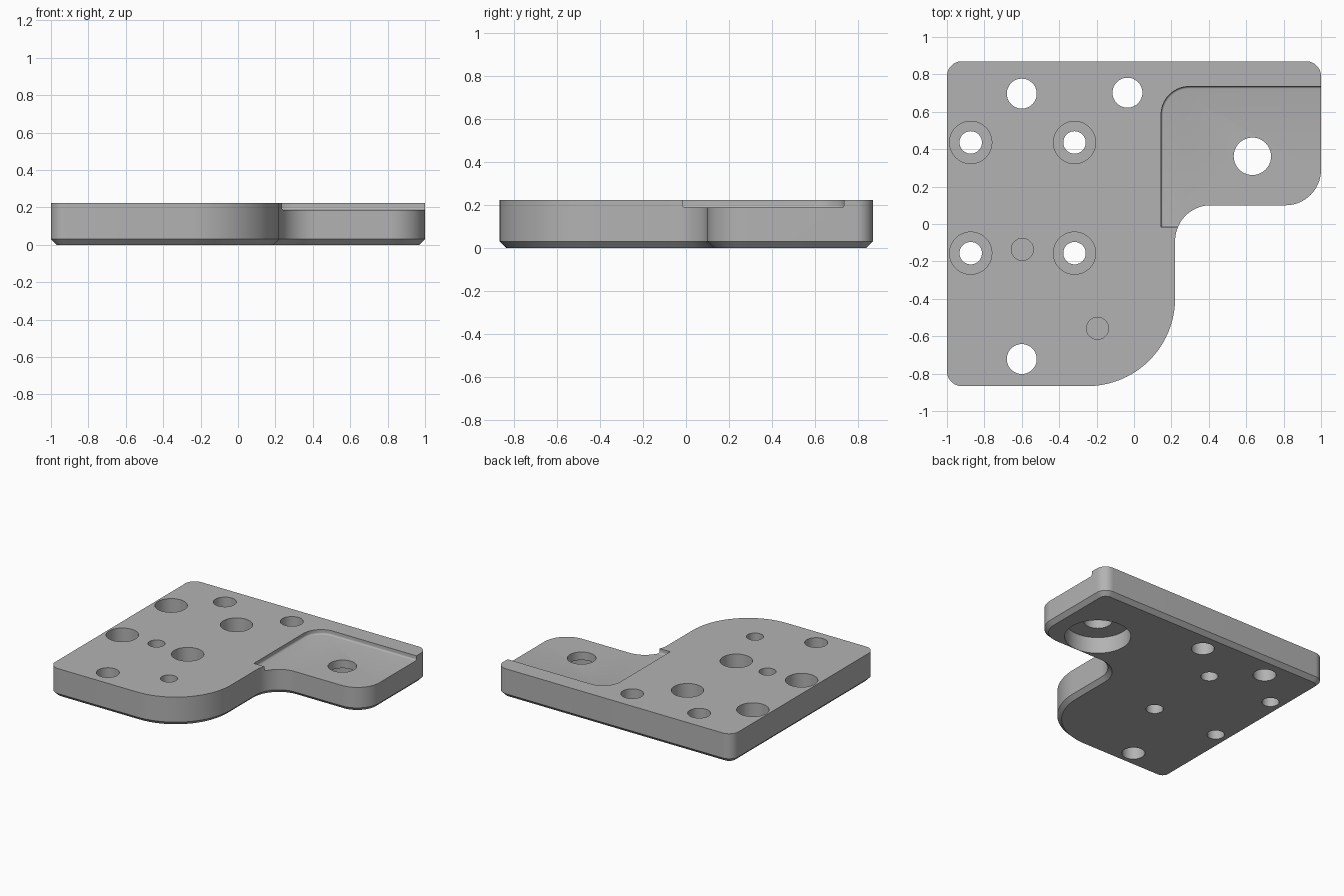
import bpy, bmesh
from math import sin, cos, pi, radians

cube = bpy.data.objects.get("Cube")
if cube:
    bpy.data.objects.remove(cube, do_unlink=True)

HEIGHT, CHAMFER, FLOOR = 0.222, 0.03, 0.187

grey = bpy.data.materials.new("machined_grey")
grey.use_nodes = True
grey.diffuse_color = (0.45, 0.45, 0.45, 1)
grey.node_tree.nodes["Principled BSDF"].inputs["Base Color"].default_value = grey.diffuse_color


def outline(corners, inset=0.0, steps=20):
    """Rounded outline from arcs (cx, cy, radius, start, end in degrees)."""
    points = []
    for cx, cy, r, start, end in corners:
        radius = r - inset if end > start else r + inset
        for i in range(steps + 1):
            a = radians(start + (end - start) * i / steps)
            points.append((cx + radius * cos(a), cy + radius * sin(a)))
    return points


def loft(name, layers):
    """Solid through (outline, z) layers with the same point count."""
    bm = bmesh.new()
    rings = [[bm.verts.new((x, y, z)) for x, y in pts] for pts, z in layers]
    for low, high in zip(rings, rings[1:]):
        for i in range(len(low)):
            j = (i + 1) % len(low)
            bm.faces.new((low[i], low[j], high[j], high[i]))
    bm.faces.new(rings[0][::-1])
    bm.faces.new(rings[-1])
    bmesh.ops.recalc_face_normals(bm, faces=bm.faces)
    mesh = bpy.data.meshes.new(name)
    bm.to_mesh(mesh)
    bm.free()
    mesh.materials.append(grey)
    obj = bpy.data.objects.new(name, mesh)
    bpy.context.collection.objects.link(obj)
    return obj


def cut(target, cutter):
    """Subtract the cutter and remove it."""
    mod = target.modifiers.new("cut", 'BOOLEAN')
    mod.operation = 'DIFFERENCE'
    mod.solver = 'EXACT'
    mod.object = cutter
    cutter.hide_render = True
    bpy.context.view_layer.objects.active = target
    bpy.ops.object.modifier_apply(modifier=mod.name)
    bpy.data.objects.remove(cutter, do_unlink=True)


def bore(target, x, y, radius, bottom=-0.1, top=HEIGHT + 0.1):
    ring = [(x + radius * cos(2 * pi * i / 48), y + radius * sin(2 * pi * i / 48))
            for i in range(48)]
    cut(target, loft("bore_cutter", [(ring, bottom), (ring, top)]))


# Plate body with rounded corners and a chamfered underside
plate_corners = [
    (-0.92, -0.787, 0.08, 180, 270),
    (-0.25, -0.397, 0.47, 270, 360),
    (0.41, -0.09, 0.19, 180, 90),
    (0.81, 0.29, 0.19, -90, 0),
    (0.92, 0.79, 0.08, 0, 90),
    (-0.92, 0.79, 0.08, 90, 180),
]
edge = outline(plate_corners)
plate = loft("mounting_plate", [(outline(plate_corners, CHAMFER), 0), (edge, CHAMFER), (edge, HEIGHT)])

# Shallow pocket on the arm, with a small fillet along its floor
pocket_corners = [
    (0.165, 0.005, 0.02, 180, 270),
    (1.2, 0.005, 0.02, 270, 360),
    (1.2, 0.715, 0.02, 0, 90),
    (0.295, 0.585, 0.15, 90, 180),
]
# Square off the front corner of the pocket
pocket_corners[0] = (0.146, -0.014, 0.001, 180, 270)
fillet = 0.012
layers = []
for i in range(5):
    a = i * pi / 8
    layers.append((outline(pocket_corners[1:], fillet * (1 - sin(a))), FLOOR + fillet * (1 - cos(a))))
layers = [([(0.145 + fillet - (fillet * sin(i * pi / 8)), -0.015 + fillet * (1 - sin(i * pi / 8)))] + pts, z)
          for i, (pts, z) in enumerate(layers)]
layers.append((layers[-1][0], HEIGHT + 0.1))
cut(plate, loft("pocket_cutter", layers))

# Plain through holes
for x, y in [(-0.6, 0.697), (-0.035, 0.702), (-0.6, -0.722)]:
    bore(plate, x, y, 0.08)

# Counterbored screw holes
for x in (-0.873, -0.318):
    for y in (0.436, -0.156):
        bore(plate, x, y, 0.06)
        bore(plate, x, y, 0.113, bottom=0.09)

# Blind pin holes
for x, y in [(-0.597, -0.136), (-0.195, -0.558)]:
    bore(plate, x, y, 0.059, bottom=0.07)

# Arm hole with a wide recess from below
bore(plate, 0.633, 0.362, 0.1)
bore(plate, 0.633, 0.362, 0.23, top=0.125)

# Smooth curved walls, crisp edges
bpy.ops.object.select_all(action='DESELECT')
plate.select_set(True)
bpy.context.view_layer.objects.active = plate
bpy.ops.object.shade_smooth_by_angle(angle=radians(30))
